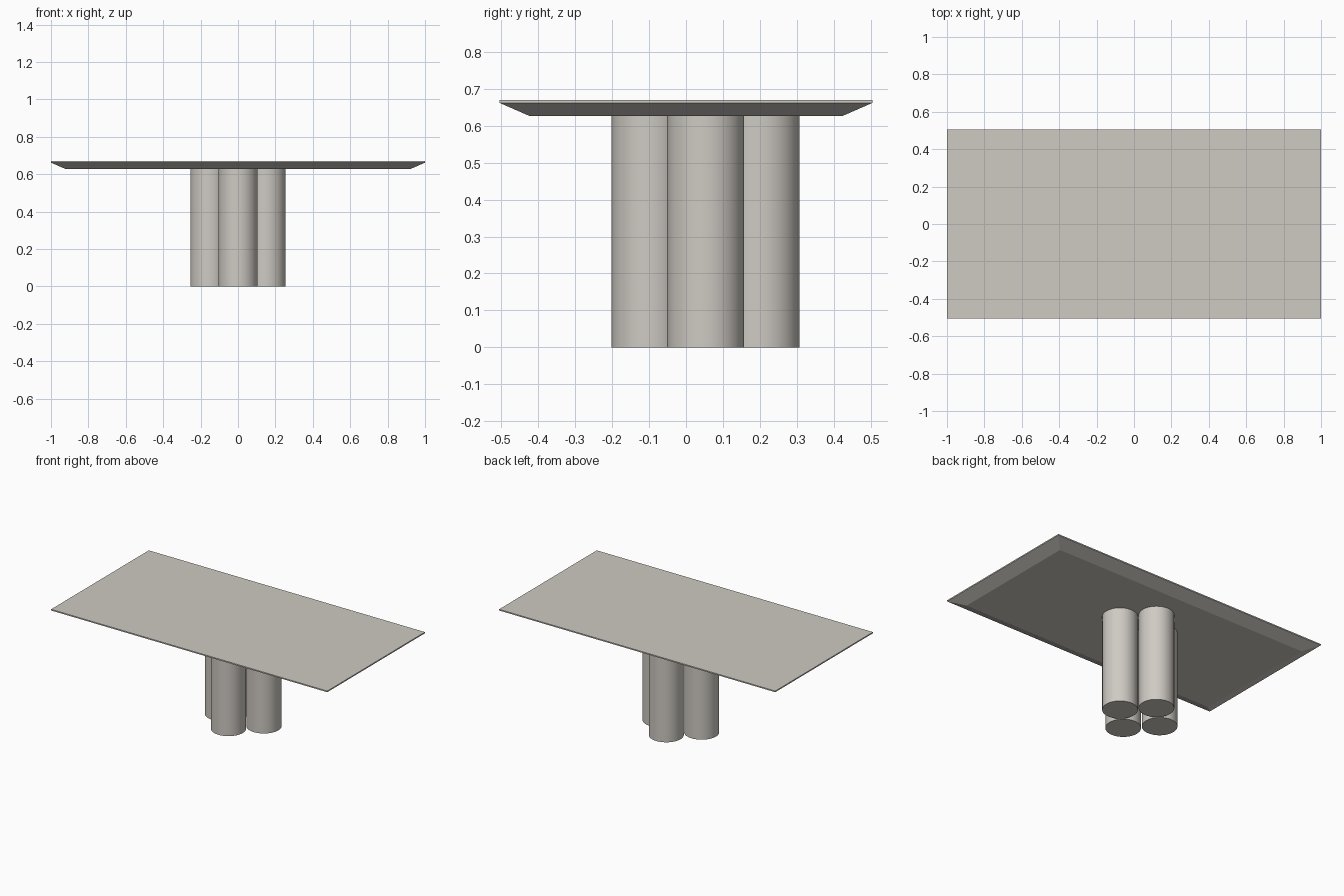
import bpy, bmesh, math

if "Cube" in bpy.data.objects:
    bpy.data.objects.remove(bpy.data.objects["Cube"])

stone = bpy.data.materials.new("warm_grey_stone")
stone.diffuse_color = (0.62, 0.59, 0.545, 1)
stone.use_nodes = True
stone.node_tree.nodes["Principled BSDF"].inputs["Base Color"].default_value = stone.diffuse_color

TOP_Z, RIM_Z, UNDER_Z = 0.67, 0.662, 0.627
HALF_X, HALF_Y, BEVEL = 1.0, 0.505, 0.08

# Table top: stacked rectangles give a thin rim and an undercut bevel
bm = bmesh.new()
loops = []
for z, inset in ((UNDER_Z, BEVEL), (RIM_Z, 0), (TOP_Z, 0)):
    x, y = HALF_X - inset, HALF_Y - inset
    loops.append([bm.verts.new((sx * x, sy * y, z))
                  for sx, sy in ((-1, -1), (1, -1), (1, 1), (-1, 1))])
for low, high in zip(loops, loops[1:]):
    for i in range(4):
        j = (i + 1) % 4
        bm.faces.new((low[i], low[j], high[j], high[i]))
bm.faces.new(loops[0][::-1])
bm.faces.new(loops[-1])
mesh = bpy.data.meshes.new("table_top")
bm.to_mesh(mesh)
bm.free()
mesh.materials.append(stone)
bpy.context.collection.objects.link(bpy.data.objects.new("table_top", mesh))

# Pedestal: four round columns in a diamond, set slightly towards the back
RADIUS, SPREAD, CENTRE_Y = 0.104, 0.151, 0.053
for i, side in enumerate(("right", "back", "left", "front")):
    a = i * math.pi / 2
    bpy.ops.mesh.primitive_cylinder_add(
        vertices=64, radius=RADIUS, depth=UNDER_Z,
        location=(SPREAD * math.cos(a), CENTRE_Y + SPREAD * math.sin(a), UNDER_Z / 2))
    column = bpy.context.object
    column.name = side + "_column"
    column.data.materials.append(stone)
    bpy.ops.object.shade_smooth_by_angle(angle=math.radians(30))
